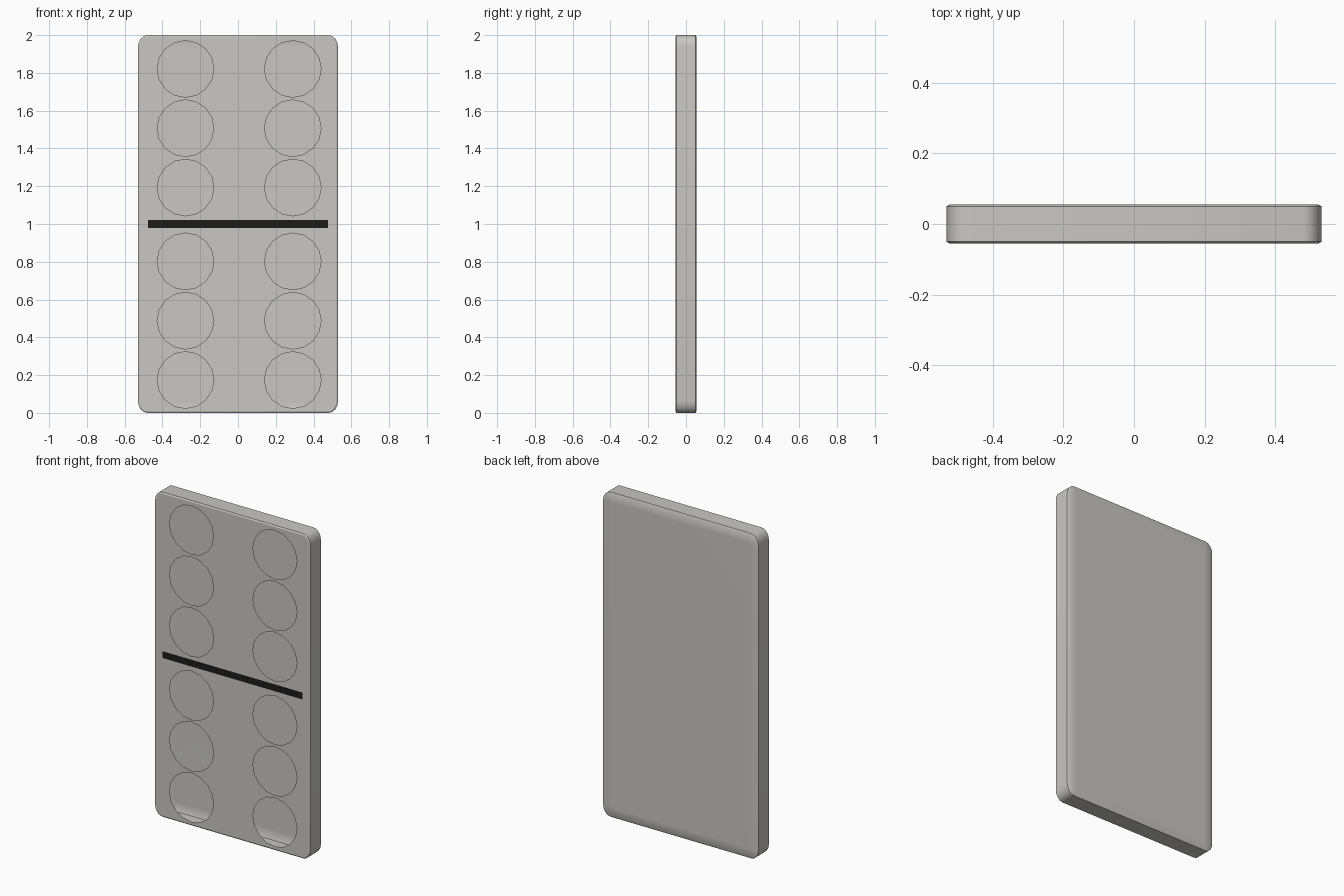
import bpy, bmesh, math

if "Cube" in bpy.data.objects:
    bpy.data.objects.remove(bpy.data.objects["Cube"])

HALF_W, HALF_T, HEIGHT = 0.53, 0.055, 2.0
HOLE_R, HOLE_SIDES, CORNER_SEGS = 0.15, 16, 4


def material(name, rgb):
    m = bpy.data.materials.new(name)
    m.diffuse_color = (*rgb, 1)
    m.use_nodes = True
    m.node_tree.nodes["Principled BSDF"].inputs["Base Color"].default_value = m.diffuse_color
    return m


bm = bmesh.new()


def loop(points, y):
    """Closed vertex loop in an xz plane; returns vertices and edges."""
    vs = [bm.verts.new((x, y, z)) for x, z in points]
    es = [bm.edges.new((a, b)) for a, b in zip(vs, vs[1:] + vs[:1])]
    return vs, es


def outline(inset):
    """Rounded rectangle of the tile."""
    rx, rz = max(0.05 - inset, 0.01), max(0.065 - inset, 0.012)
    pts = []
    for k, (sx, sz) in enumerate([(1, 1), (-1, 1), (-1, -1), (1, -1)]):
        cx = sx * (HALF_W - inset - rx)
        cz = HEIGHT / 2 + sz * (HEIGHT / 2 - inset - rz)
        for i in range(CORNER_SEGS + 1):
            a = (k + i / CORNER_SEGS) * math.pi / 2
            pts.append((cx + rx * math.cos(a), cz + rz * math.sin(a)))
    return pts


# Tile shell: rings from the front rim to the back panel
rings = [loop(outline(i), y) for i, y in
         [(0.008, -HALF_T), (0, -0.05), (0, 0.05), (0.008, 0.0545), (0.06, HALF_T)]]
for (a, _), (b, _) in zip(rings, rings[1:]):
    for i in range(len(a)):
        j = (i + 1) % len(a)
        bm.faces.new((a[i], a[j], b[j], b[i])).smooth = True
bm.faces.new(rings[-1][0]).smooth = True

# Twelve open pips in the front face
centres = [(x, z0 + 0.314 * n) for x in (-0.278, 0.29)
           for z0 in (0.174, 1.193) for n in range(3)]
edges = list(rings[0][1])
for cx, cz in centres:
    ring = [(cx + HOLE_R * math.cos(2 * math.pi * i / HOLE_SIDES),
             cz + HOLE_R * math.sin(2 * math.pi * i / HOLE_SIDES))
            for i in range(HOLE_SIDES)]
    edges += loop(ring, -HALF_T)[1]

# Dividing bar set into the front face
bar, bar_edges = loop([(-0.477, 0.98), (0.477, 0.98), (0.477, 1.022), (-0.477, 1.022)], -HALF_T)
edges += bar_edges
bmesh.ops.triangle_fill(bm, edges=edges, use_beauty=True, normal=(0, -1, 0))

# Keep pips and bar clear of fill
stray = []
for f in bm.faces:
    c = f.calc_center_median()
    if c.y < -HALF_T + 0.001:
        in_bar = abs(c.x) < 0.477 and 0.98 < c.z < 1.022 and all(v in bar for v in f.verts)
        in_pip = any(math.hypot(c.x - x, c.z - z) < HOLE_R * 0.97 for x, z in centres)
        if in_bar or in_pip:
            stray.append(f)
if stray:
    bmesh.ops.delete(bm, geom=stray, context='FACES_ONLY')
bm.faces.new(bar).material_index = 1

bmesh.ops.recalc_face_normals(bm, faces=bm.faces[:])
for e in bm.edges:
    if len(e.link_faces) == 2 and e.calc_face_angle(0) > math.radians(35):
        e.smooth = False

mesh = bpy.data.meshes.new("domino_tile")
bm.to_mesh(mesh)
bm.free()
mesh.materials.append(material("warm ivory grey", (0.58, 0.57, 0.54)))
mesh.materials.append(material("black", (0.012, 0.012, 0.012)))
tile = bpy.data.objects.new("domino_tile", mesh)
bpy.context.collection.objects.link(tile)
